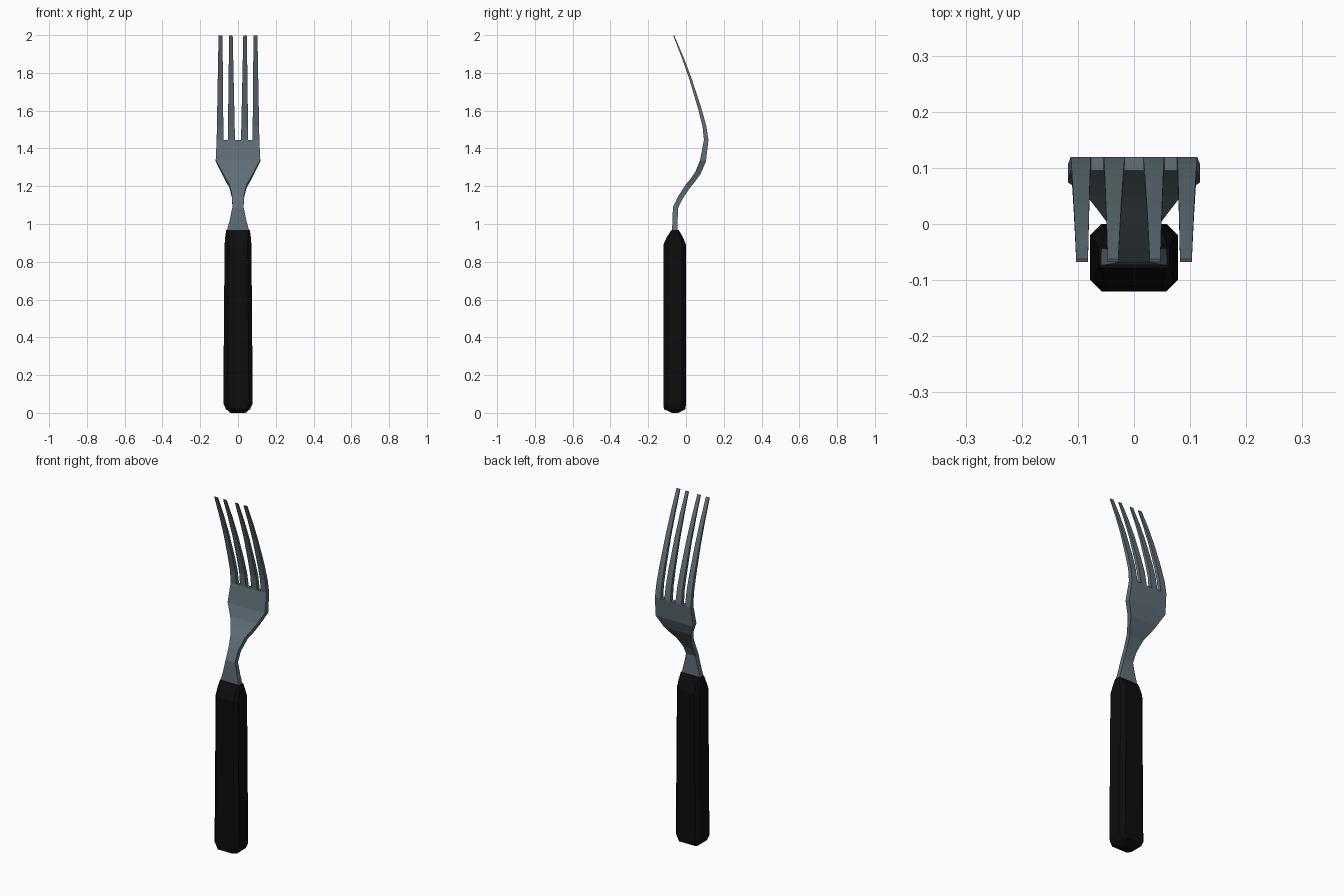
import bpy, bmesh
from mathutils import Vector

if "Cube" in bpy.data.objects:
    bpy.data.objects.remove(bpy.data.objects["Cube"])


def material(name, rgb):
    m = bpy.data.materials.new(name)
    m.diffuse_color = (*rgb, 1)
    m.use_nodes = True
    m.node_tree.nodes["Principled BSDF"].inputs["Base Color"].default_value = m.diffuse_color
    return m


steel = material("blue grey steel", (0.115, 0.155, 0.18))
black = material("black plastic", (0.004, 0.004, 0.004))


def finish(bm, name, mat):
    bmesh.ops.recalc_face_normals(bm, faces=bm.faces)
    me = bpy.data.meshes.new(name)
    bm.to_mesh(me)
    bm.free()
    me.materials.append(mat)
    ob = bpy.data.objects.new(name, me)
    bpy.context.collection.objects.link(ob)
    return ob


def bridge(bm, a, b):
    n = len(a)
    for i in range(n):
        bm.faces.new((a[i], a[(i + 1) % n], b[(i + 1) % n], b[i]))


# Handle: lofted bar with chamfered corners (z, y front, y back, half width, chamfer)
bm = bmesh.new()
prev = None
for z, y0, y1, hx, c in [(0.0, -0.075, -0.04, 0.04, 0.008),
                         (0.02, -0.117, -0.003, 0.064, 0.018),
                         (0.05, -0.12, 0.0, 0.078, 0.02),
                         (0.89, -0.12, 0.0, 0.071, 0.02),
                         (0.93, -0.102, -0.016, 0.068, 0.016),
                         (0.967, -0.078, -0.038, 0.063, 0.005)]:
    pts = [(-hx + c, y0), (hx - c, y0), (hx, y0 + c), (hx, y1 - c),
           (hx - c, y1), (-hx + c, y1), (-hx, y1 - c), (-hx, y0 + c)]
    ring = [bm.verts.new((x, y, z)) for x, y in pts]
    if prev:
        bridge(bm, prev, ring)
    else:
        bm.faces.new(ring)
    prev = ring
bm.faces.new(prev)
finish(bm, "handle", black)

# Metal side profile: (y, z, thickness, half width), half width unused on tines
stem = [(-0.059, 0.95, 0.03, 0.063), (-0.058, 1.02, 0.028, 0.044),
        (-0.056, 1.085, 0.027, 0.03), (-0.03, 1.14, 0.027, 0.031),
        (0.01, 1.2, 0.028, 0.045), (0.038, 1.235, 0.028, 0.066),
        (0.063, 1.27, 0.03, 0.084), (0.09, 1.335, 0.032, 0.118),
        (0.107, 1.445, 0.024, 0.113)]
tine = [(0.097, 1.52, 0.02, 0), (0.073, 1.61, 0.018, 0),
        (0.025, 1.765, 0.013, 0), (-0.017, 1.88, 0.01, 0),
        (-0.065, 1.998, 0.005, 0)]
path = stem + tine

# Left and right edge of each tine at the root and at the tip
root = [(-0.113, -0.077), (-0.054, -0.016), (0.016, 0.054), (0.077, 0.113)]
tip = [(-0.103, -0.082), (-0.047, -0.028), (0.028, 0.047), (0.082, 0.103)]


def section(i, xs):
    """Front and back points across the metal, square to the side profile."""
    y, z, t, _ = path[i]
    a, b = path[max(i - 1, 0)], path[min(i + 1, len(path) - 1)]
    d = Vector((b[0] - a[0], b[1] - a[1])).normalized()
    n = Vector((d.y, -d.x)) * t / 2
    return ([bm.verts.new((x, y - n.x, z - n.y)) for x in xs],
            [bm.verts.new((x, y + n.x, z + n.y)) for x in xs])


# Stem and head, with eight columns that match the tine roots
bm = bmesh.new()
cols = [x / 0.113 for pair in root for x in pair]
prev = None
for i, (y, z, t, hw) in enumerate(stem):
    front, back = section(i, [c * hw for c in cols])
    ring = front + back[::-1]
    if prev:
        bridge(bm, prev, ring)
    else:
        bm.faces.new(ring)
    prev = ring
# slot bottoms between the tines
for k in (1, 3, 5):
    bm.faces.new((front[k], front[k + 1], back[k + 1], back[k]))

# Four tines growing from the head
for k in range(4):
    a, b = 2 * k, 2 * k + 1
    prev = [front[a], front[b], back[b], back[a]]
    for i in range(len(stem), len(path)):
        f = (path[i][1] - 1.445) / 0.553
        xs = [r + (t - r) * f for r, t in zip(root[k], tip[k])]
        fr, bk = section(i, xs)
        ring = [fr[0], fr[1], bk[1], bk[0]]
        bridge(bm, prev, ring)
        prev = ring
    bm.faces.new(prev)
finish(bm, "fork_head", steel)
